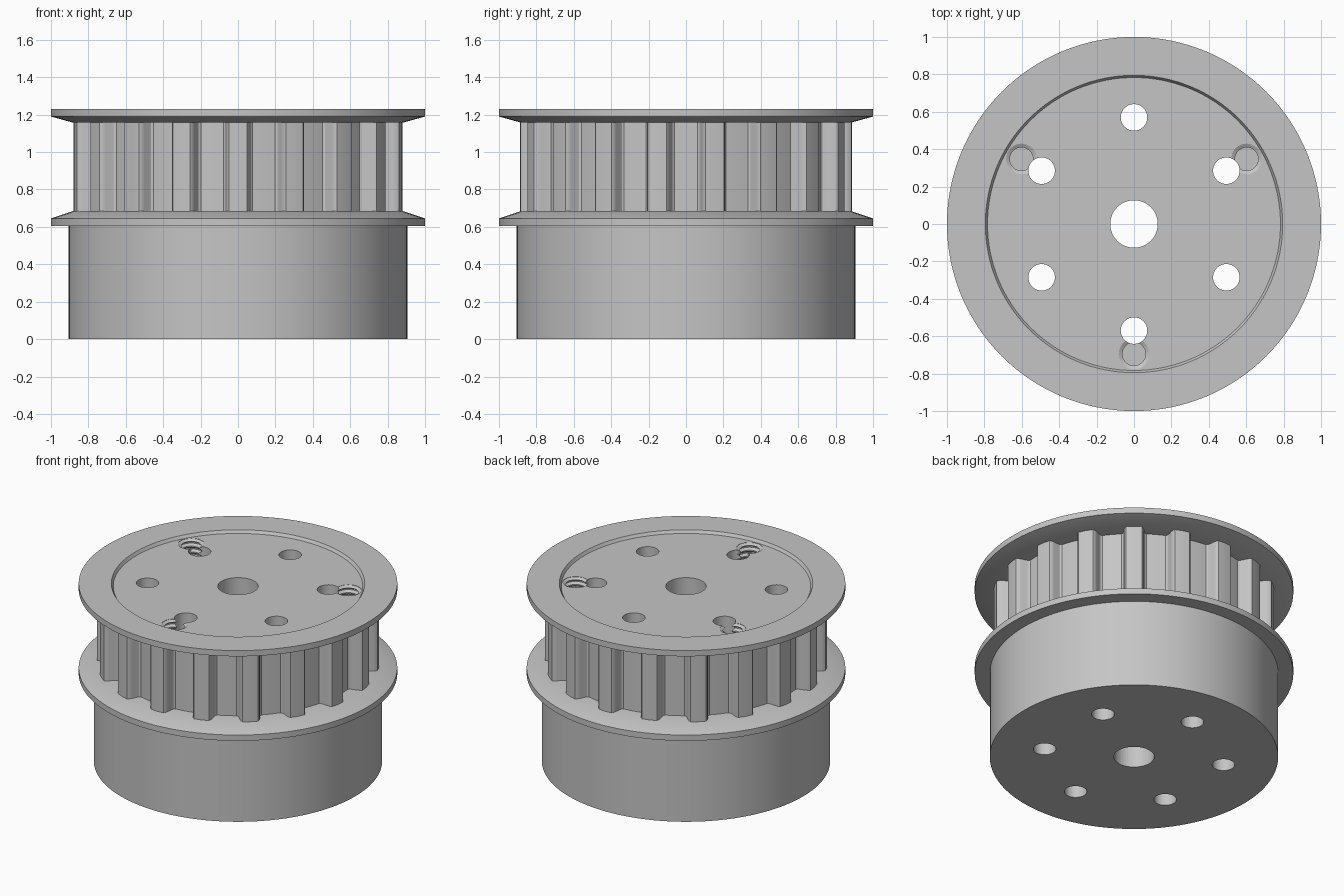
import bpy, bmesh
from math import sin, cos, pi, radians
from mathutils import Vector

cube = bpy.data.objects.get("Cube")
if cube:
    bpy.data.objects.remove(cube, do_unlink=True)

metal = bpy.data.materials.new("plain_grey_metal")
metal.use_nodes = True
GREY = (0.56, 0.56, 0.56, 1)
metal.diffuse_color = GREY
metal.node_tree.nodes["Principled BSDF"].inputs["Base Color"].default_value = GREY

TEETH = 18
PLATE_Z = 1.21
RIM_Z = 0.605


def finish(name, bm):
    bmesh.ops.remove_doubles(bm, verts=bm.verts, dist=1e-5)
    bmesh.ops.recalc_face_normals(bm, faces=bm.faces)
    mesh = bpy.data.meshes.new(name)
    bm.to_mesh(mesh)
    bm.free()
    mesh.materials.append(metal)
    obj = bpy.data.objects.new(name, mesh)
    bpy.context.collection.objects.link(obj)
    return obj


def lathe(name, profile, steps, ring=False):
    """Spin (radius, height) points about z; a ring closes its own outline."""
    bm = bmesh.new()
    vs = [bm.verts.new((r, 0, z)) for r, z in profile]
    pairs = list(zip(vs, vs[1:])) + ([(vs[-1], vs[0])] if ring else [])
    edges = [bm.edges.new(p) for p in pairs]
    bmesh.ops.spin(bm, geom=vs + edges, cent=(0, 0, 0), axis=(0, 0, 1),
                   angle=2 * pi, steps=steps)
    return finish(name, bm)


def cylinder(name, radius, z0, z1, steps):
    return lathe(name, [(0, z0), (radius, z0), (radius, z1), (0, z1)], steps)


def polar(radius, degrees):
    return Vector((radius * cos(radians(degrees)), radius * sin(radians(degrees)), 0))


def activate(obj):
    bpy.ops.object.select_all(action='DESELECT')
    obj.select_set(True)
    bpy.context.view_layer.objects.active = obj


def cut(obj, cutters):
    activate(obj)
    for c in cutters:
        mod = obj.modifiers.new("cut", 'BOOLEAN')
        mod.operation = 'DIFFERENCE'
        mod.solver = 'EXACT'
        mod.object = c
        bpy.ops.object.modifier_apply(modifier=mod.name)


# Lower drum
hub = cylinder("lower_drum", 0.905, 0, RIM_Z, 128)

# Belt flanges with sloped inner faces
lower = lathe("lower_flange", [(0.7, RIM_Z), (1, RIM_Z), (1, 0.645),
                               (0.88, 0.685), (0.7, 0.685)], 128, ring=True)
upper = lathe("upper_flange", [(0.78, 1.157), (0.88, 1.157), (1, 1.19), (1, 1.23),
                               (0.795, 1.23), (0.78, PLATE_Z - 0.005)], 128, ring=True)

# Toothed rim: half a tooth outline, mirrored and repeated round the axis
half = [(0.885, 3.2), (0.875, 3.8), (0.855, 4.2), (0.825, 4.5), (0.808, 4.9), (0.8, 5.6)]
tooth = [(r, -a) for r, a in reversed(half)] + [(0.887, 0)] + half + [(0.8, 10)]
bm = bmesh.new()
outline = [bm.verts.new(polar(r, -90 + i * 360 / TEETH + a) + Vector((0, 0, RIM_Z)))
           for i in range(TEETH) for r, a in tooth]
base = bm.faces.new(outline)
grown = bmesh.ops.extrude_face_region(bm, geom=[base], use_keep_orig=True)
bmesh.ops.translate(bm, vec=(0, 0, PLATE_Z - RIM_Z),
                    verts=[v for v in grown["geom"] if isinstance(v, bmesh.types.BMVert)])
rim = finish("toothed_rim", bm)

# Through holes: centre bore and a circle of six
cutters = [cylinder("bore_cutter", 0.127, -0.1, 1.4, 48)]
for k in range(6):
    c = cylinder("bolt_cutter", 0.071, -0.1, 1.4, 32)
    c.location = polar(0.57, 30 + 60 * k)
    cutters.append(c)

# Blind threaded holes
depth, pitch = 0.3, 0.04
thread = [(0, PLATE_Z - depth), (0.062, PLATE_Z - depth)]
turns = int(depth / pitch)
for i in range(turns):
    z = PLATE_Z - depth + 0.015 + i * pitch
    thread += [(0.062, z), (0.08, z + 0.012), (0.08, z + 0.02), (0.062, z + 0.032)]
thread += [(0.082, PLATE_Z - 0.002), (0.082, PLATE_Z + 0.1), (0, PLATE_Z + 0.1)]
screw_cutters = []
for k in range(3):
    c = lathe("thread_cutter", thread, 32)
    c.location = polar(0.695, 30 + 120 * k)
    screw_cutters.append(c)

bpy.context.view_layer.update()
cut(hub, cutters)
cut(rim, cutters + screw_cutters)
for c in cutters + screw_cutters:
    bpy.data.objects.remove(c, do_unlink=True)

# Smooth shading with crisp edges
for obj in (hub, lower, upper, rim):
    activate(obj)
    bpy.ops.object.shade_smooth_by_angle(angle=radians(30))
